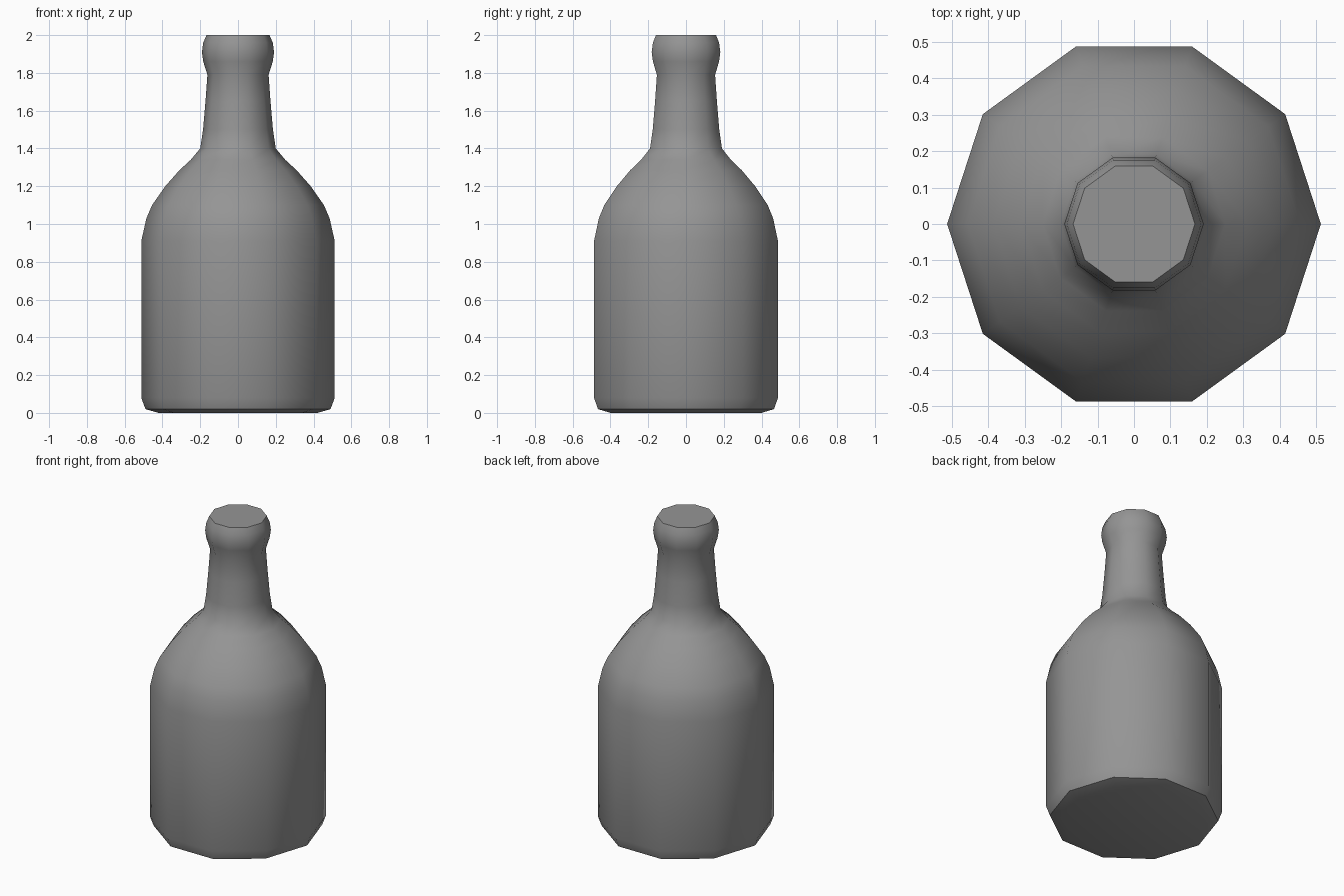
import bpy, bmesh, math

if "Cube" in bpy.data.objects:
    bpy.data.objects.remove(bpy.data.objects["Cube"])

SIDES = 10

# bottle outline: (corner radius, height) from base to lip
profile = [
    (0.42, 0.0), (0.49, 0.02), (0.512, 0.08), (0.512, 0.91),        # base and body
    (0.485, 1.03), (0.455, 1.10), (0.385, 1.20), (0.31, 1.285),     # shoulder
    (0.25, 1.34), (0.20, 1.40),
    (0.185, 1.50), (0.172, 1.65), (0.162, 1.79),                    # neck
    (0.184, 1.86), (0.191, 1.91), (0.184, 1.96), (0.167, 2.0),      # lip
]

bm = bmesh.new()
rings = []
for r, z in profile:
    rings.append([bm.verts.new((r * math.cos(math.tau * i / SIDES),
                                r * math.sin(math.tau * i / SIDES), z))
                  for i in range(SIDES)])

# side walls
for low, high in zip(rings, rings[1:]):
    for i in range(SIDES):
        j = (i + 1) % SIDES
        bm.faces.new((low[i], low[j], high[j], high[i]))

# flat base and top
bm.faces.new(rings[0][::-1])
bm.faces.new(rings[-1])

mesh = bpy.data.meshes.new("bottle")
bm.to_mesh(mesh)
bm.free()
bottle = bpy.data.objects.new("bottle", mesh)
bpy.context.collection.objects.link(bottle)

# dark grey glass
glass = bpy.data.materials.new("dark_glass")
glass.diffuse_color = (0.3, 0.3, 0.3, 1.0)
glass.use_nodes = True
glass.node_tree.nodes["Principled BSDF"].inputs["Base Color"].default_value = glass.diffuse_color
mesh.materials.append(glass)

# smooth body with crisp base and top edges
bpy.context.view_layer.objects.active = bottle
bottle.select_set(True)
bpy.ops.object.shade_smooth_by_angle(angle=math.radians(45))
